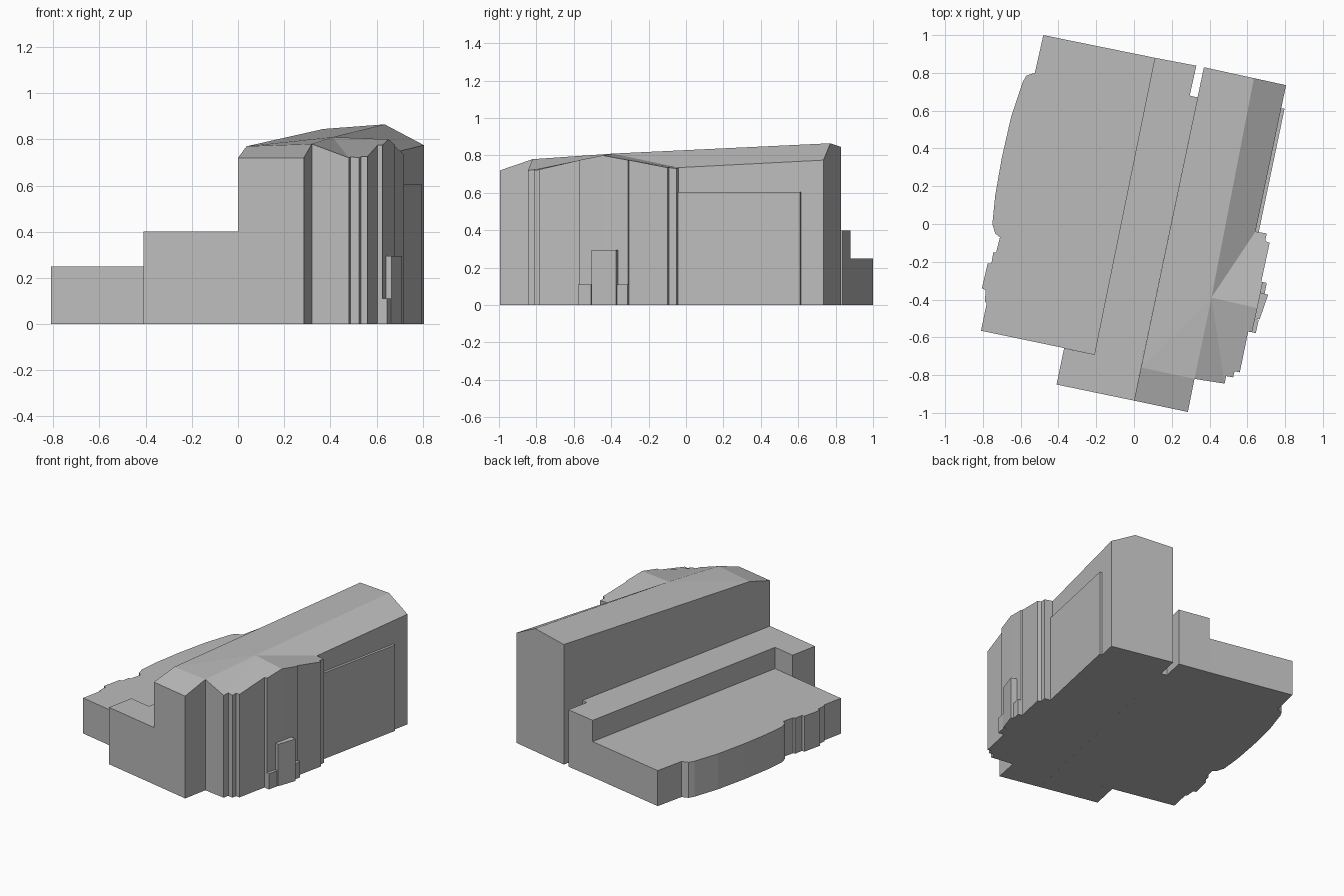
import bpy, bmesh
from math import radians, cos, sin

cube = bpy.data.objects.get("Cube")
if cube:
    bpy.data.objects.remove(cube)

stone = bpy.data.materials.new("pale_grey")
stone.use_nodes = True
GREY = (0.50, 0.50, 0.50, 1)
stone.diffuse_color = GREY
stone.node_tree.nodes["Principled BSDF"].inputs["Base Color"].default_value = GREY


def solid(name, outline, inner=(), roof=None):
    """Walls from the ground up to each outline point, closed by roof faces."""
    bm = bmesh.new()
    n = len(outline)
    top = [bm.verts.new(p) for p in [*outline, *inner]]
    low = [bm.verts.new((p[0], p[1], 0)) for p in outline]
    for i in range(n):
        j = (i + 1) % n
        bm.faces.new((low[i], low[j], top[j], top[i]))
    bm.faces.new(low[::-1])
    for face in roof or [range(n)]:
        bm.faces.new([top[i] for i in face])
    bmesh.ops.recalc_face_normals(bm, faces=bm.faces)
    mesh = bpy.data.meshes.new(name)
    bm.to_mesh(mesh)
    bm.free()
    mesh.materials.append(stone)
    ob = bpy.data.objects.new(name, mesh)
    bpy.context.collection.objects.link(ob)
    return ob


def block(name, plan, height):
    return solid(name, [(x, y, height) for x, y in plan])


# Low side wing with a bowed, stepped outer wall
block("low_wing", [
    (.11, .88), (-.48, 1), (-.525, .80), (-.57, .785), (-.59, .75),
    (-.65, .57), (-.70, .35), (-.735, .15), (-.75, 0), (-.735, -.05),
    (-.71, -.07), (-.73, -.15), (-.745, -.15), (-.755, -.21), (-.775, -.21),
    (-.805, -.34), (-.785, -.35), (-.79, -.41), (-.78, -.42),
    (-.81, -.565), (-.21, -.69)], .25)

# Middle aisle, with a narrow slot beside the main hall
block("aisle", [
    (.11, .88), (-.21, -.69), (-.37, -.657), (-.41, -.85), (0, -.935),
    (.3365, .67), (.295, .68), (.33, .838)], .40)

# Front bay with a lean-to roof
solid("front_bay", [(0, -.935, .72), (.285, -.995, .72),
                    (.32, -.82, .78), (.037, -.76, .77)])

# Main hall and gabled cross wing; the last point is where the ridges meet
hall = [
    (.037, -.76, .77), (.32, -.82, .78),
    (.48, -.845, .72), (.488, -.805, .725), (.525, -.812, .72),
    (.532, -.78, .725), (.56, -.785, .725), (.605, -.568, .775),
    (.625, -.572, .775), (.653, -.445, .80),
    (.681, -.31, .775), (.674, -.305, .775), (.718, -.10, .735),
    (.695, -.09, .735), (.703, -.05, .73), (.643, -.04, .735),
    (.805, .735, .775), (.635, .772, .865), (.37, .83, .845)]
A = len(hall)
solid("main_hall", hall, [(.41, -.39, .81)], [
    (0, 1, A), (0, A, 17, 18),          # shallow west slope
    (A, 15, 16, 17),                    # steep east slope
    (1, 2, A), (A, *range(2, 10)),      # south side of cross gable
    (A, *range(9, 16))])                # north side of cross gable

# Raised wall panel on the east side
block("east_wall_panel", [(.643, -.04), (.66, -.044), (.797, .61), (.779, .614)], .605)

# Doorway and the two low steps beside it
block("doorway", [(.63, -.495), (.665, -.505), (.71, -.375), (.66, -.36)], .295)
block("south_step", [(.61, -.57), (.645, -.578), (.66, -.508), (.625, -.50)], .11)
block("north_step", [(.66, -.37), (.69, -.378), (.703, -.312), (.67, -.305)], .11)
